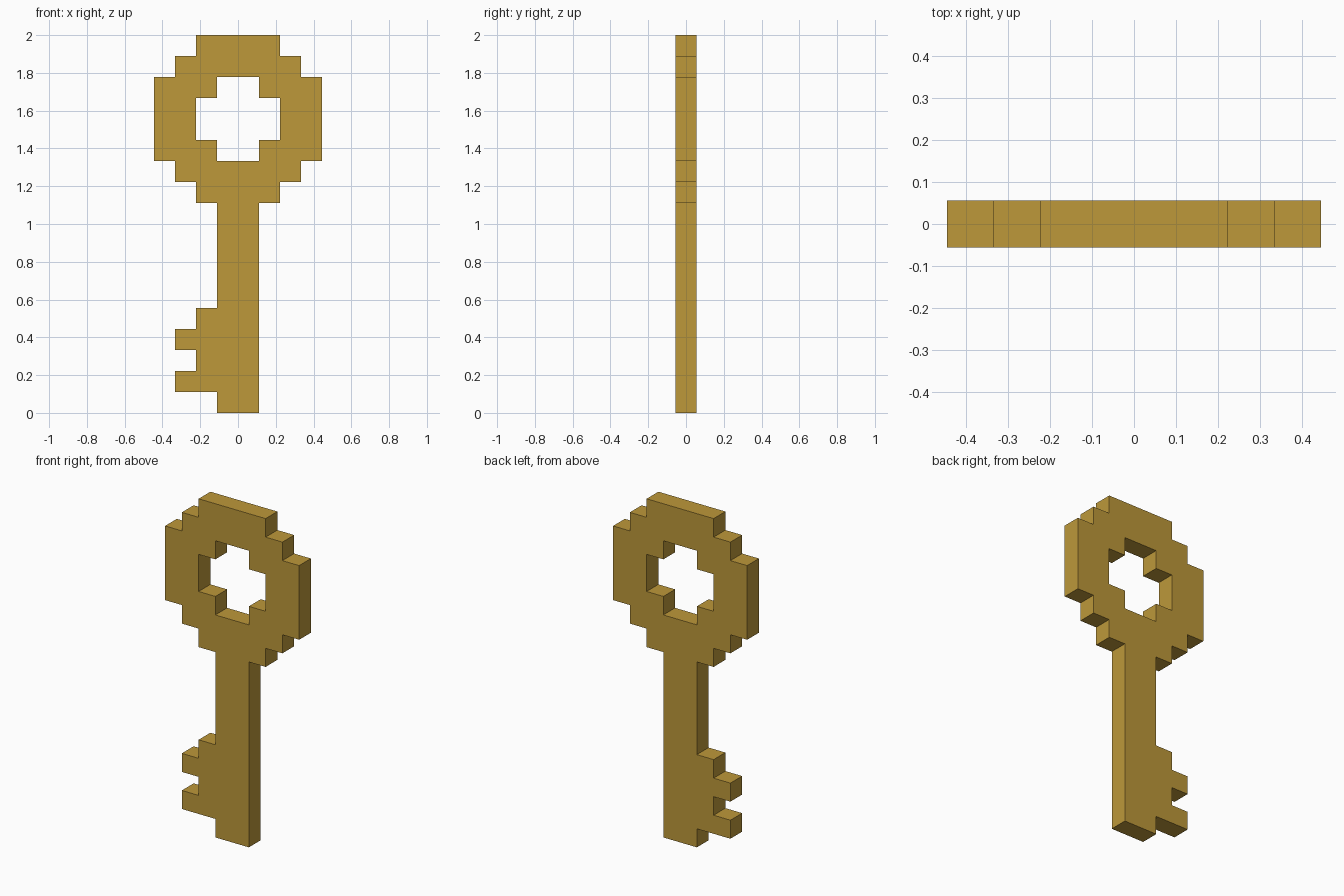
import bpy
import bmesh
import math

cube = bpy.data.objects.get("Cube")
if cube:
    bpy.data.objects.remove(cube, do_unlink=True)

U = 2 / 18  # size of one block; the key is 18 blocks tall and 1 thick

gold = bpy.data.materials.new("gold")
gold.use_nodes = True
color = (0.508, 0.314, 0.042, 1)
gold.diffuse_color = color
gold.node_tree.nodes["Principled BSDF"].inputs["Base Color"].default_value = color

# Filled block runs: (bottom row, top row, left column, right column)
shaft = [(0, 10, -1, 1)]
teeth = [(1, 2, -3, -1), (2, 3, -2, -1), (3, 4, -3, -1), (4, 5, -2, -1)]
bow = [(10, 11, -2, 2), (11, 12, -3, 3),
       (12, 13, -4, -1), (12, 13, 1, 4),
       (13, 15, -4, -2), (13, 15, 2, 4),
       (15, 16, -4, -1), (15, 16, 1, 4),
       (16, 17, -3, 3), (17, 18, -2, 2)]

# Flat front silhouette made of unit squares
bm = bmesh.new()
for z0, z1, x0, x1 in shaft + teeth + bow:
    for z in range(z0, z1):
        for x in range(x0, x1):
            corners = [(x, z), (x + 1, z), (x + 1, z + 1), (x, z + 1)]
            bm.faces.new([bm.verts.new((a * U, -U / 2, b * U)) for a, b in corners])
bmesh.ops.remove_doubles(bm, verts=bm.verts[:], dist=U * 0.01)

# Thicken to the back, keeping the front faces
result = bmesh.ops.extrude_face_region(bm, geom=bm.faces[:], use_keep_orig=True)
back = [v for v in result["geom"] if isinstance(v, bmesh.types.BMVert)]
bmesh.ops.translate(bm, verts=back, vec=(0, U, 0))
bmesh.ops.recalc_face_normals(bm, faces=bm.faces[:])

# Merge coplanar squares into large flat faces
bmesh.ops.dissolve_limit(bm, angle_limit=math.radians(1),
                         verts=bm.verts[:], edges=bm.edges[:])

mesh = bpy.data.meshes.new("key")
bm.to_mesh(mesh)
bm.free()
mesh.materials.append(gold)
key = bpy.data.objects.new("key", mesh)
bpy.context.collection.objects.link(key)
